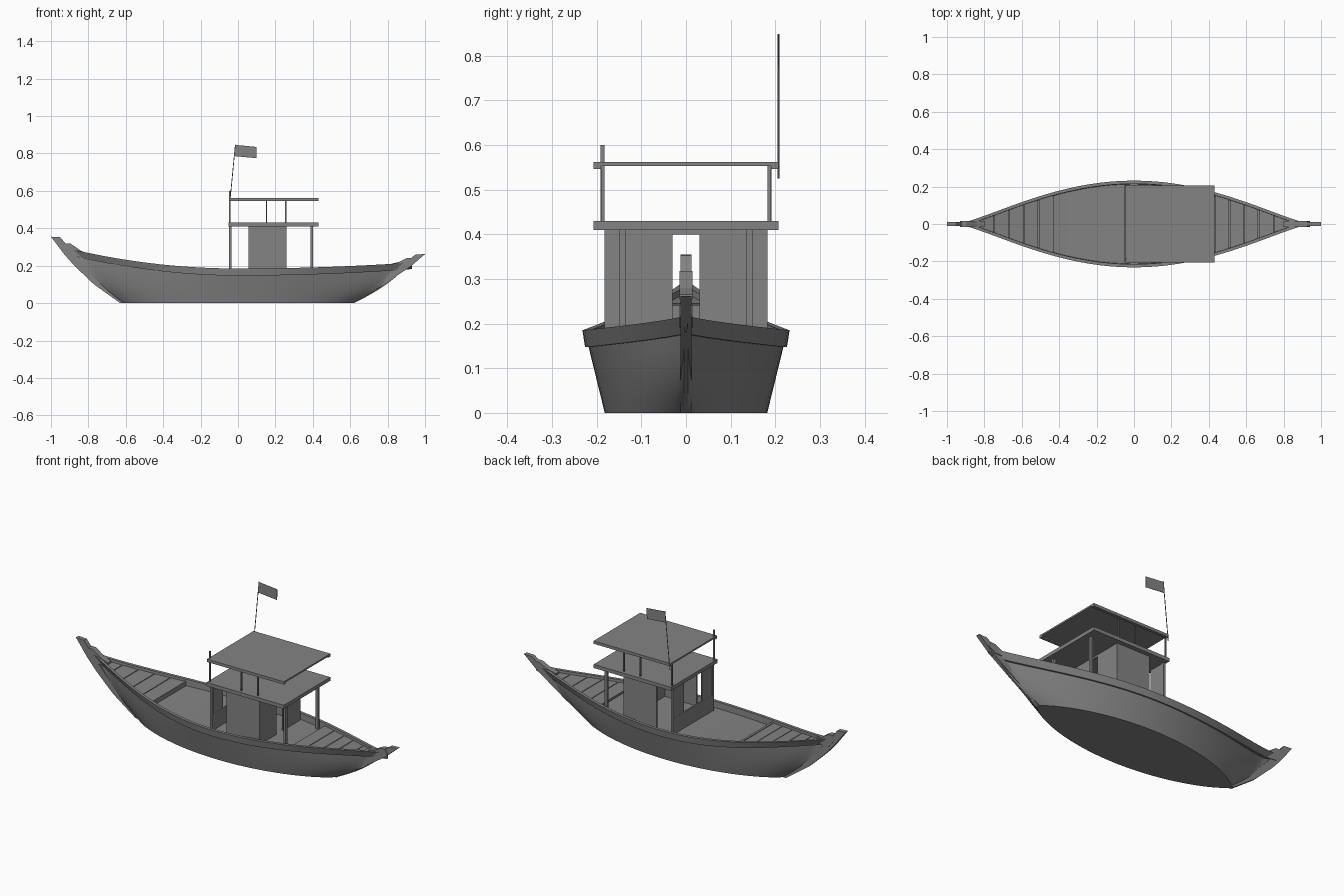
import bpy, bmesh, math
from mathutils import Vector

cube = bpy.data.objects.get("Cube")
if cube:
    bpy.data.objects.remove(cube, do_unlink=True)

grey = bpy.data.materials.new("plain grey")
grey.use_nodes = True
grey.diffuse_color = (0.23, 0.23, 0.23, 1)
grey.node_tree.nodes["Principled BSDF"].inputs["Base Color"].default_value = (0.23, 0.23, 0.23, 1)


def finish(name, bm, smooth=False):
    bmesh.ops.recalc_face_normals(bm, faces=bm.faces)
    mesh = bpy.data.meshes.new(name)
    bm.to_mesh(mesh)
    bm.free()
    mesh.materials.append(grey)
    obj = bpy.data.objects.new(name, mesh)
    bpy.context.collection.objects.link(obj)
    if smooth:
        bpy.ops.object.select_all(action='DESELECT')
        obj.select_set(True)
        bpy.context.view_layer.objects.active = obj
        bpy.ops.object.shade_smooth_by_angle(angle=math.radians(25))
    return obj


def loft(name, rings, smooth=False):
    """Skin a row of closed rings and cap both ends."""
    bm = bmesh.new()
    rows = [[bm.verts.new(p) for p in ring] for ring in rings]
    n = len(rows[0])
    for a, b in zip(rows, rows[1:]):
        for i in range(n):
            j = (i + 1) % n
            bm.faces.new((a[i], a[j], b[j], b[i]))
    bm.faces.new(rows[0])
    bm.faces.new(rows[-1][::-1])
    return finish(name, bm, smooth)


def box(name, x0, x1, y0, y1, z0, z1):
    rings = [[(x, y0, z0), (x, y1, z0), (x, y1, z1), (x, y0, z1)] for x in (x0, x1)]
    return loft(name, rings)


def side_plate(name, outline, y, half):
    """Extrude an x-z outline sideways."""
    return loft(name, [[(x, y + s, z) for x, z in outline] for s in (-half, half)])


def rod(name, a, b, radius):
    a, b = Vector(a), Vector(b)
    bm = bmesh.new()
    bmesh.ops.create_cone(bm, cap_ends=True, segments=8, radius1=radius, radius2=radius, depth=(b - a).length)
    obj = finish(name, bm, True)
    obj.location = (a + b) / 2
    obj.rotation_euler = (b - a).to_track_quat('Z', 'Y').to_euler()


# Hull curves
def beam(x):
    return max(0.232 * max(0, 1 - (x / 0.95) ** 2) ** 1.35, 0.008)


def sheer(x):
    return 0.185 + (0.13 if x < 0 else 0.037) * x * x


def section(t):
    x = 0.93 * t
    w, z = beam(x), sheer(x)
    low = max(0.182 * max(0, 1 - t * t) ** 0.75, 0.004)
    high = max(w - 0.014, 0.005)
    half = []
    for k in range(6):
        s = k / 5
        xs = t * (0.62 + 0.265 * s + 0.1 * s * (1 - s))
        half.append((xs, low + (high - low) * s, (z - 0.038) * s))
    half += [(0.895 * t, max(w - 0.006, 0.007), z - 0.038),
             (x, w, z),
             (x, max(w - 0.017, 0.003), z),
             (x, max(w - 0.019, 0.002), z - 0.035)]
    return half + [(px, -py, pz) for px, py, pz in reversed(half)]


loft("hull", [section(math.sin(math.pi / 2 * i / 24)) for i in range(-24, 25)], True)

# End decks laid as planks
bow_edges = [-0.435, -0.51, -0.59, -0.67, -0.75, -0.85]
stern_edges = [0.43, 0.51, 0.59, 0.665, 0.75, 0.82, 0.88]
for label, edges in (("bow", bow_edges), ("stern", stern_edges)):
    for a, b in zip(edges, edges[1:]):
        step = math.copysign(0.002, b - a)
        rings = []
        for x in (a + step, b - step):
            w, z = max(beam(x) - 0.016, 0.004), sheer(x) - 0.014
            rings.append([(x, -w, z - 0.012), (x, w, z - 0.012), (x, w, z), (x, -w, z)])
        loft(label + "_deck_plank", rings)
box("bow_deck_beam", -0.441, -0.428, -0.15, 0.15, 0.17, 0.2)

# Stem and stern posts with their steps
side_plate("bow_post", [(-0.63, 0), (-0.77, 0.1), (-0.875, 0.2), (-0.93, 0.262), (-1, 0.355), (-0.95, 0.352),
                        (-0.895, 0.285), (-0.82, 0.2), (-0.72, 0.1), (-0.57, 0)], 0, 0.012)
side_plate("stern_post", [(0.62, 0), (0.78, 0.1), (0.92, 0.193), (1, 0.262), (0.95, 0.26),
                          (0.89, 0.215), (0.73, 0.1), (0.57, 0)], 0, 0.012)
side_plate("bow_step", [(-0.93, 0.29), (-0.93, 0.318), (-0.895, 0.318), (-0.84, 0.28), (-0.8, 0.265),
                        (-0.8, 0.24), (-0.9, 0.25)], 0, 0.015)
side_plate("stern_step", [(0.94, 0.215), (0.925, 0.242), (0.9, 0.24), (0.86, 0.22), (0.8, 0.205),
                          (0.8, 0.19), (0.9, 0.19)], 0, 0.015)

# Cabin walls and posts, mirrored left and right
floor, ceiling = 0.15, 0.412
box("front_low_wall", -0.045, -0.037, -0.18, 0.18, floor, 0.24)
box("door_lintel", 0.253, 0.26, -0.03, 0.03, 0.4, ceiling)
for s in (-1, 1):
    def paired(name, x0, x1, y0, y1, z0, z1):
        lo, hi = sorted((s * y0, s * y1))
        box(name, x0, x1, lo, hi, z0, z1)

    paired("cabin_side_wall", 0.055, 0.26, 0.174, 0.182, floor, ceiling)
    paired("cabin_rear_wall", 0.253, 0.26, 0.03, 0.18, floor, ceiling)
    paired("front_wall_panel", -0.044, -0.038, 0.08, 0.18, floor, ceiling)
    paired("front_corner_post", -0.047, -0.034, 0.17, 0.183, floor, ceiling)
    paired("rear_roof_post", 0.387, 0.402, 0.135, 0.15, floor, ceiling)
    # Upper canopy supports and edge rails
    for x in (0.152, 0.255):
        paired("canopy_post", x - 0.003, x + 0.003, 0.183, 0.19, 0.43, 0.553)
    top = 0.6 if s < 0 else 0.553
    paired("canopy_front_post", -0.048, -0.041, 0.183, 0.191, 0.41, top)
    paired("canopy_edge", -0.048, 0.43, 0.19, 0.207, 0.546, 0.562)

box("cabin_roof", -0.052, 0.43, -0.207, 0.207, 0.41, 0.43)
box("canopy", -0.048, 0.43, -0.207, 0.207, 0.553, 0.562)

# Flag on its leaning pole
rod("flag_pole", (-0.045, 0.207, 0.525), (-0.014, 0.207, 0.848), 0.002)
side_plate("flag", [(-0.015, 0.846), (0.1, 0.835), (0.098, 0.775), (-0.021, 0.786)], 0.207, 0.001)
